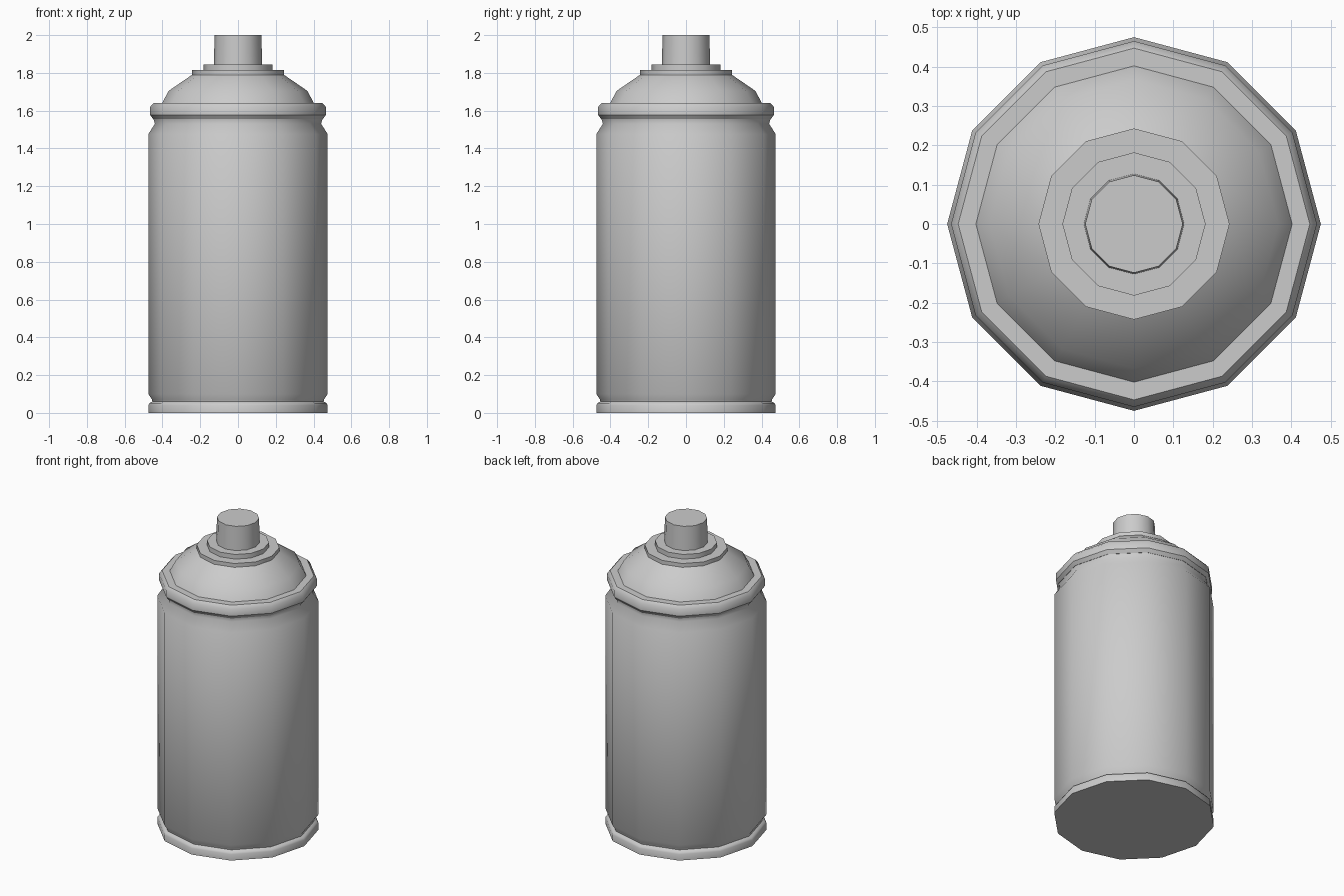
import bpy, bmesh, math

cube = bpy.data.objects.get("Cube")
if cube:
    bpy.data.objects.remove(cube, do_unlink=True)

SIDES = 12

grey = bpy.data.materials.new("light_grey")
grey.use_nodes = True
COLOUR = (0.6, 0.6, 0.6, 1)
grey.diffuse_color = COLOUR
grey.node_tree.nodes["Principled BSDF"].inputs["Base Color"].default_value = COLOUR


def lathe(name, profile, sharp=()):
    """Spin (radius, z) points into a capped 12-sided solid; the rings listed
    in sharp, and both end rings, keep hard edges."""
    bm = bmesh.new()
    rings = []
    for r, z in profile:
        rings.append([bm.verts.new((r * math.cos(2 * math.pi * i / SIDES),
                                    r * math.sin(2 * math.pi * i / SIDES), z))
                      for i in range(SIDES)])
    for low, high in zip(rings, rings[1:]):
        for i in range(SIDES):
            j = (i + 1) % SIDES
            bm.faces.new((low[i], low[j], high[j], high[i]))
    bm.faces.new(rings[0][::-1])
    bm.faces.new(rings[-1])
    for f in bm.faces:
        f.smooth = True
    for k in {0, len(rings) - 1, *sharp}:
        for i in range(SIDES):
            bm.edges.get((rings[k][i], rings[k][(i + 1) % SIDES])).smooth = False
    mesh = bpy.data.meshes.new(name)
    bm.to_mesh(mesh)
    bm.free()
    mesh.materials.append(grey)
    obj = bpy.data.objects.new(name, mesh)
    bpy.context.collection.objects.link(obj)
    return obj


# Rolled rim around the base
lathe("base_rim", [(0.475, 0), (0.475, 0.04), (0.468, 0.052), (0.452, 0.06)])

# Main cylinder, pinched in at the foot and the neck
lathe("can_body", [(0.452, 0.05), (0.455, 0.07), (0.475, 0.10),
                   (0.475, 1.476), (0.44, 1.53), (0.45, 1.565)])

# Rolled rim below the dome
lathe("top_rim", [(0.449, 1.555), (0.465, 1.577), (0.465, 1.62), (0.447, 1.64)],
      sharp=(1,))

# Domed shoulder
lathe("dome", [(0.408, 1.63), (0.402, 1.64), (0.367, 1.705), (0.243, 1.79)])

# Stepped valve collar
lathe("lower_collar", [(0.243, 1.78), (0.243, 1.815)])
lathe("upper_collar", [(0.182, 1.805), (0.182, 1.845)])

# Spray button
lathe("spray_button", [(0.128, 1.835), (0.124, 2.0)])
